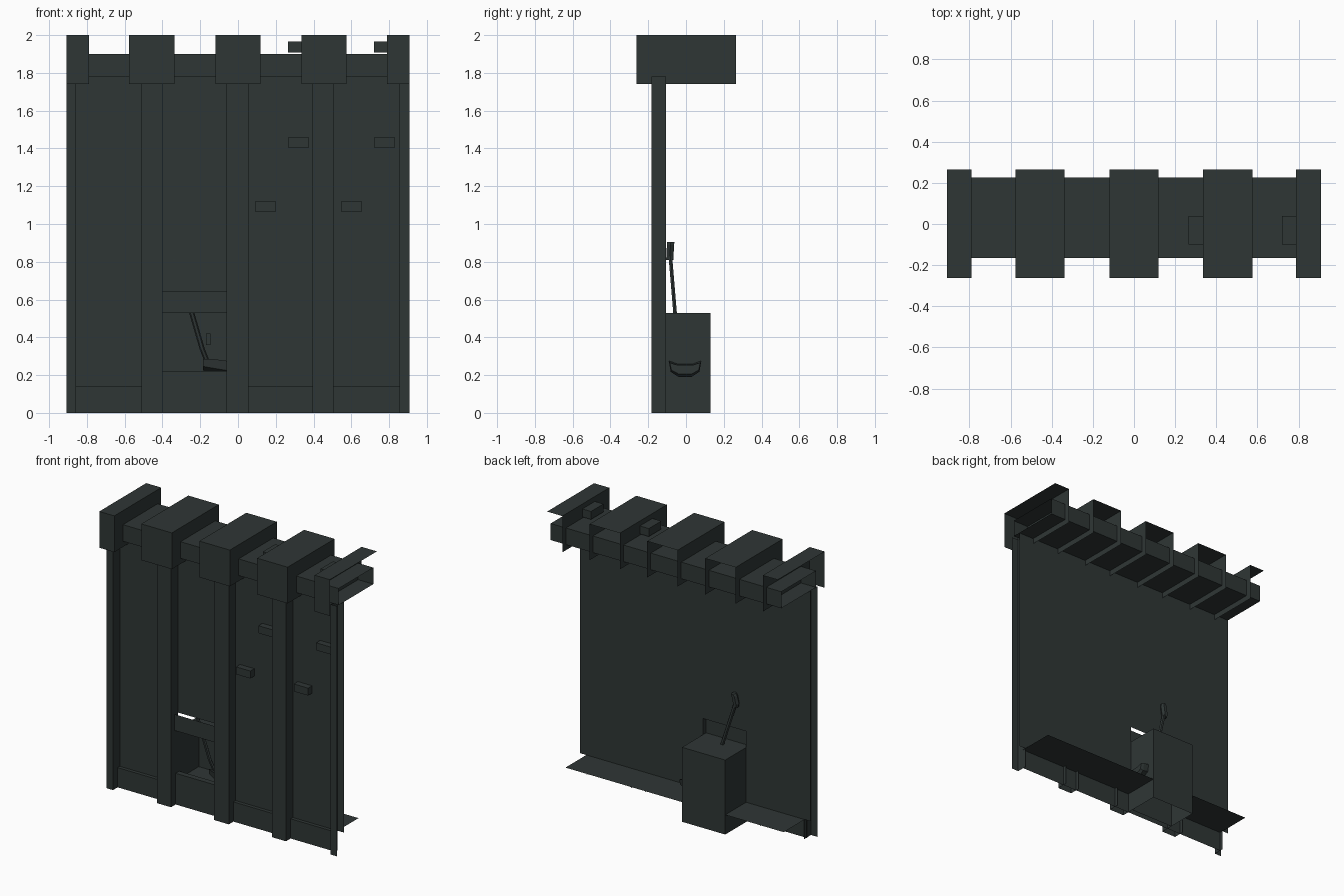
import bpy, bmesh, math
from mathutils import Vector

if "Cube" in bpy.data.objects:
    bpy.data.objects.remove(bpy.data.objects["Cube"])

mat = bpy.data.materials.new("dark slate")
mat.diffuse_color = (0.028, 0.037, 0.036, 1)
mat.use_nodes = True
mat.node_tree.nodes["Principled BSDF"].inputs["Base Color"].default_value = mat.diffuse_color


def finish(name, bm):
    me = bpy.data.meshes.new(name)
    bm.to_mesh(me)
    bm.free()
    me.materials.append(mat)
    ob = bpy.data.objects.new(name, me)
    bpy.context.collection.objects.link(ob)
    return ob


SIDES = {"left": (0, -1), "right": (0, 1), "front": (1, -1),
         "back": (1, 1), "bottom": (2, -1), "top": (2, 1)}


def box(name, x, y, z, open_sides=""):
    """Box from (min, max) ranges, leaving the named sides open."""
    bm = bmesh.new()
    bmesh.ops.create_cube(bm, size=1)
    bm.normal_update()
    gone = [SIDES[s] for s in open_sides.split()]
    bmesh.ops.delete(bm, geom=[f for f in bm.faces
                     if any(f.normal[a] * s > 0.9 for a, s in gone)], context='FACES')
    for v in bm.verts:
        v.co = [r[0] if c < 0 else r[1] for c, r in zip(v.co, (x, y, z))]
    return finish(name, bm)


def plate(name, *quads):
    """Thin sheets, each given as x, y, z ranges with one range flat."""
    bm = bmesh.new()
    for x, y, z in quads:
        if y[0] == y[1]:
            p = [(x[0], y[0], z[0]), (x[1], y[0], z[0]), (x[1], y[0], z[1]), (x[0], y[0], z[1])]
        else:
            p = [(x[0], y[0], z[0]), (x[1], y[0], z[0]), (x[1], y[1], z[0]), (x[0], y[1], z[0])]
        bm.faces.new([bm.verts.new(c) for c in p])
    return finish(name, bm)


def loft(name, rings):
    bm = bmesh.new()
    rows = [[bm.verts.new(c) for c in r] for r in rings]
    for a, b in zip(rows, rows[1:]):
        for i in range(len(a)):
            j = (i + 1) % len(a)
            bm.faces.new((a[i], a[j], b[j], b[i]))
    bm.faces.new(rows[0])
    bm.faces.new(rows[-1])
    bmesh.ops.recalc_face_normals(bm, faces=bm.faces)
    return finish(name, bm)


E = 0.908          # half length of the wall section
WALL = -0.105      # wall plane
BAND = -0.13       # plinth plane
NX = (-0.40, -0.06)  # niche width

# wall sheet around the niche opening
W = (WALL, WALL)
plate("wall", ((-E, NX[0]), W, (0.14, 1.78)), ((NX[1], E), W, (0.14, 1.78)),
      (NX, W, (0.645, 1.78)))

# plinth: low band whose top runs back as a floor ledge
for x in ((-0.86, NX[0]), (NX[1], 0.858)):
    box("plinth", x, (BAND, 0.13), (0, 0.14), "left right back bottom")

# pilasters, open at the back and at the outer ends
for x, gone in (((-E, -0.857), "left"), ((-0.51, -0.40), ""), ((-0.06, 0.055), ""),
                ((0.395, 0.505), ""), ((0.855, E), "right")):
    box("pilaster", x, (-0.182, WALL), (0, 1.78), "back top bottom " + gone)

# parapet with open ends
box("parapet", (-E, E), (-0.165, 0.225), (1.782, 1.90), "left right")

# merlons, open below and behind
for x, gone in (((-E, -0.79), "left"), ((-0.577, -0.337), ""), ((-0.12, 0.12), ""),
                ((0.335, 0.575), ""), ((0.788, E), "right")):
    box("merlon", x, (-0.263, 0.265), (1.742, 2.0), "bottom back " + gone)

# protruding bricks on the wall and the merlon sides
for x, z in ((0.265, 1.405), (0.72, 1.405), (0.09, 1.065), (0.545, 1.065)):
    box("wall_brick", (x, x + 0.112), (-0.15, WALL), (z, z + 0.053), "back")
for x in (0.265, 0.72):
    box("merlon_brick", (x, x + 0.075), (-0.10, 0.04), (1.908, 1.965))

# niche: alcove box, sill and lintel
box("alcove", NX, (WALL, 0.13), (0, 0.53), "front bottom")
plate("alcove_floor", (NX, (WALL, 0.13), (0.17, 0.17)))
box("niche_sill", NX, (BAND, WALL + 0.015), (0, 0.222), "bottom left right")
plate("niche_lintel", (NX, (-0.14, -0.14), (0.53, 0.645)), (NX, (-0.14, WALL), (0.53, 0.53)))
box("alcove_latch", (-0.17, -0.145), (0.095, 0.13), (0.36, 0.42))


# shovel: bent shaft, grip and scooped blade
def ring(c, rx, ry, n=6):
    c = Vector(c)
    return [c + Vector((rx * math.cos(t), ry * math.sin(t), 0))
            for t in (2 * math.pi * i / n for i in range(n))]


loft("shovel_shaft", [ring(c, 0.014, 0.011) for c in
     ((-0.155, -0.03, 0.25), (-0.19, -0.045, 0.34), (-0.245, -0.058, 0.53), (-0.33, -0.083, 0.83))])
loft("shovel_grip", [ring(c, r, 0.022) for c, r in
     (((-0.337, -0.086, 0.81), 0.014), ((-0.336, -0.085, 0.835), 0.022),
      ((-0.325, -0.082, 0.89), 0.022), ((-0.32, -0.08, 0.905), 0.014))])


def scoop(x, w, top, depth):
    pts = ((-1, 0), (-0.9, -0.65), (-0.4, -1), (0.4, -1), (0.9, -0.65), (1, 0), (0.5, -0.2), (-0.5, -0.2))
    return [(x, -0.005 + w * u, top + depth * v) for u, v in pts]


loft("shovel_blade", [scoop(-0.185, 0.06, 0.285, 0.06), scoop(-0.13, 0.085, 0.285, 0.075),
                      scoop(-0.02, 0.085, 0.27, 0.08), scoop(0.0, 0.08, 0.265, 0.06)])
